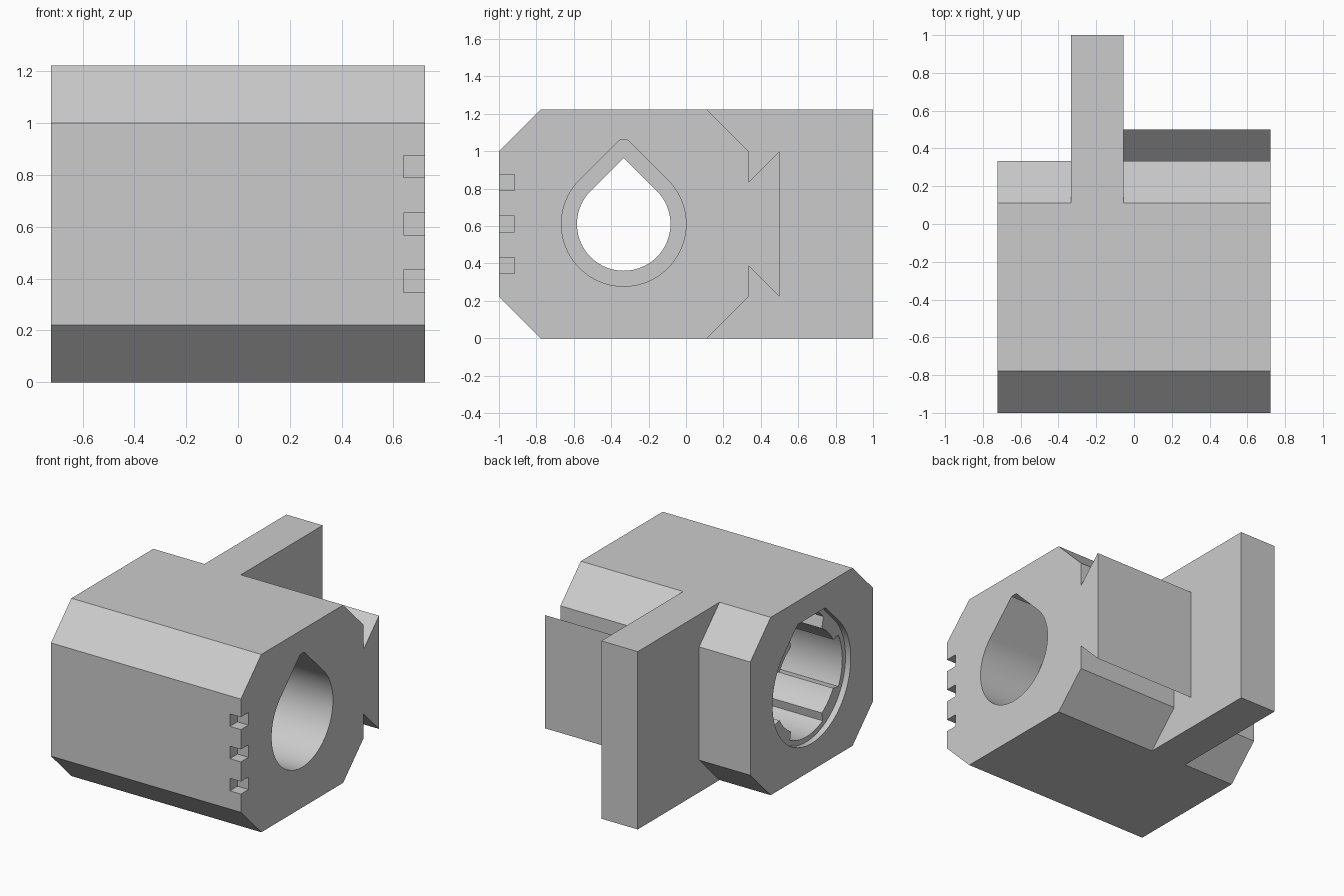
import bpy, bmesh, math

cube = bpy.data.objects.get("Cube")
if cube:
    bpy.data.objects.remove(cube, do_unlink=True)

grey = bpy.data.materials.new("plain grey")
grey.use_nodes = True
colour = (0.6, 0.6, 0.6, 1)
grey.diffuse_color = colour
grey.node_tree.nodes["Principled BSDF"].inputs["Base Color"].default_value = colour

HALF = 0.722           # half width along x
TOP = 1.222            # height
AXIS_Y, AXIS_Z = -0.333, 0.611


def prism(name, profile, x0, x1):
    """Extrude a (y, z) outline along x."""
    bm = bmesh.new()
    face = bm.faces.new([bm.verts.new((x0, y, z)) for y, z in profile])
    out = bmesh.ops.extrude_face_region(bm, geom=[face])
    moved = [v for v in out["geom"] if isinstance(v, bmesh.types.BMVert)]
    bmesh.ops.translate(bm, verts=moved, vec=(x1 - x0, 0, 0))
    bmesh.ops.recalc_face_normals(bm, faces=bm.faces)
    mesh = bpy.data.meshes.new(name)
    bm.to_mesh(mesh)
    bm.free()
    mesh.materials.append(grey)
    obj = bpy.data.objects.new(name, mesh)
    bpy.context.collection.objects.link(obj)
    return obj


def rect(y0, y1, z0, z1):
    return [(y0, z0), (y1, z0), (y1, z1), (y0, z1)]


def bore(radius, cap=9, rib=None, steps=120):
    """Teardrop outline with a flat cap and optional diagonal ribs."""
    points = []
    for i in range(steps):
        a = math.tau * i / steps
        r = radius
        if math.pi / 4 <= a <= 3 * math.pi / 4:
            r = radius * math.sqrt(2) / (abs(math.cos(a)) + math.sin(a))
            r = min(r, cap / math.sin(a))
        from_diagonal = abs(math.degrees(a) % 90 - 45)
        if rib and from_diagonal < 17:
            r = rib
        points.append((AXIS_Y + r * math.cos(a), AXIS_Z + r * math.sin(a)))
    return points


def combine(target, other, operation):
    bpy.context.view_layer.objects.active = target
    mod = target.modifiers.new(operation, "BOOLEAN")
    mod.operation = operation
    mod.solver = "EXACT"
    mod.object = other
    bpy.ops.object.modifier_apply(modifier=mod.name)
    bpy.data.objects.remove(other, do_unlink=True)


# Chamfered block
c = 0.222
block = prism("clamp_block", [
    (-1, c), (-0.778, 0), (0.111, 0), (0.333, c),
    (0.333, TOP - c), (0.111, TOP), (-0.778, TOP), (-1, TOP - c)], -HALF, HALF)

# Rear plate and dovetail rail
combine(block, prism("rear_plate", rect(-0.1, 1, 0, TOP), -0.333, -0.056), "UNION")
combine(block, prism("dovetail", [
    (0.2, 0.522), (0.5, c), (0.5, TOP - c), (0.2, 0.7)], -0.1, HALF), "UNION")

# Stepped teardrop bore: through hole, left socket, ribbed right socket, its rim
for profile, x0, x1 in (
        (bore(0.25), -1, 1),
        (bore(0.333, 0.45), 0.278, 1),
        (bore(0.39, 0.44, 0.335), -1, 0.2),
        (bore(0.425, 0.45), -1, -HALF + 0.04)):
    combine(block, prism("bore_cutter", profile, x0, x1), "DIFFERENCE")

# Three square notches on the front left edge
for z in (0.39, 0.611, 0.833):
    notch = prism("notch_cutter", rect(-1.1, -0.917, z - 0.043, z + 0.043), 0.638, 1)
    combine(block, notch, "DIFFERENCE")

bpy.ops.object.select_all(action="DESELECT")
block.select_set(True)
bpy.context.view_layer.objects.active = block
bpy.ops.object.shade_smooth_by_angle(angle=math.radians(25))
